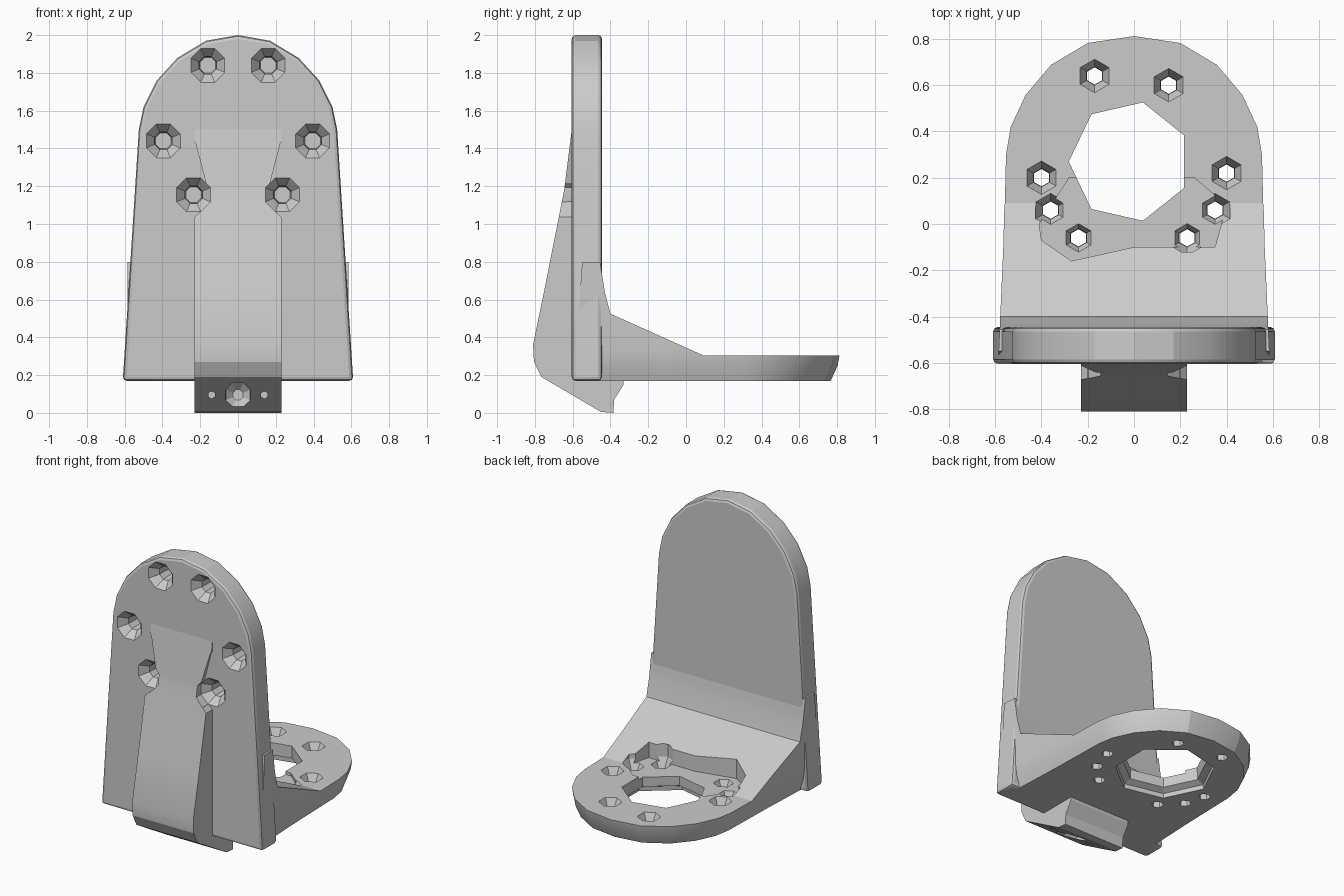
import bpy, bmesh, math
from mathutils import Vector

cube = bpy.data.objects.get("Cube")
if cube:
    bpy.data.objects.remove(cube, do_unlink=True)

grey = bpy.data.materials.new("plain_grey")
grey.use_nodes = True
grey.diffuse_color = (0.6, 0.6, 0.6, 1)
grey.node_tree.nodes["Principled BSDF"].inputs["Base Color"].default_value = (0.6, 0.6, 0.6, 1)


def loft(name, rings):
    """Solid through rings of equal point count, capped at both ends."""
    bm = bmesh.new()
    rows = [[bm.verts.new(p) for p in ring] for ring in rings]
    n = len(rows[0])
    for a, b in zip(rows, rows[1:]):
        for i in range(n):
            j = (i + 1) % n
            bm.faces.new((a[i], a[j], b[j], b[i]))
    bm.faces.new(rows[0])
    bm.faces.new(rows[-1])
    bmesh.ops.recalc_face_normals(bm, faces=bm.faces)
    mesh = bpy.data.meshes.new(name)
    bm.to_mesh(mesh)
    bm.free()
    mesh.materials.append(grey)
    obj = bpy.data.objects.new(name, mesh)
    bpy.context.collection.objects.link(obj)
    return obj


def extrude(name, outline, axis, start, end):
    """Prism of a 2D outline along one axis."""
    def place(p, t):
        c = list(p)
        c.insert(axis, t)
        return Vector(c)
    return loft(name, [[place(p, t) for p in outline] for t in (start, end)])


def turned(name, centre, axis, profile, sides=8):
    """Stepped or tapered round cutter; profile holds (position, radius)."""
    rings = []
    for t, r in profile:
        ring = []
        for i in range(sides):
            a = math.tau * (i + 0.5) / sides
            c = [centre[0] + r * math.cos(a), centre[1] + r * math.sin(a)]
            c.insert(axis, t)
            ring.append(c)
        rings.append(ring)
    return loft(name, rings)


def apply_modifier(obj, mod):
    bpy.ops.object.select_all(action='DESELECT')
    bpy.context.view_layer.objects.active = obj
    obj.select_set(True)
    bpy.ops.object.modifier_apply(modifier=mod.name)


def boolean(obj, tool, operation='DIFFERENCE'):
    mod = obj.modifiers.new("cut", 'BOOLEAN')
    mod.object, mod.operation, mod.solver = tool, operation, 'EXACT'
    apply_modifier(obj, mod)
    bpy.data.objects.remove(tool, do_unlink=True)


def bevel(obj, width, segments=1):
    mod = obj.modifiers.new("edge", 'BEVEL')
    mod.width, mod.segments = width, segments
    mod.limit_method, mod.angle_limit = 'ANGLE', math.radians(45)
    apply_modifier(obj, mod)


def mirrored(half):
    """Close a right-half outline that starts at the bottom and ends on x = 0."""
    return half + [(-x, y) for x, y in reversed(half[:-1])]


# Upright back plate with an arched top
plate_outline = mirrored([(0.61, 0.17), (0.525, 1.5), (0.5, 1.62), (0.43, 1.76),
                          (0.32, 1.88), (0.17, 1.97), (0, 2.0)])
plate = extrude("back_plate", plate_outline, 1, -0.605, -0.445)
bevel(plate, 0.02, 2)

# Foot: side profile with a sloping gusset, trimmed to a rounded plan
foot_profile = [(-0.59, 0.19), (-0.5, 0.17), (0.9, 0.17), (0.9, 0.305), (0.09, 0.305),
                (-0.4, 0.525), (-0.43, 0.64), (-0.455, 0.8), (-0.55, 0.8)]
foot = extrude("foot", foot_profile, 0, -0.8, 0.8)
plan = mirrored([(0.59, -0.65), (0.58, -0.44), (0.565, -0.1), (0.555, 0.3),
                 (0.535, 0.42), (0.47, 0.56), (0.36, 0.69), (0.2, 0.785), (0, 0.815)])


def plan_ring(z, inset):
    return [(x * (1 - inset), y - inset * max(y, 0), z) for x, y in plan]


trim = loft("foot_trim", [plan_ring(0.1, 0.07), plan_ring(0.17, 0.06),
                          plan_ring(0.25, 0.015), plan_ring(0.32, 0), plan_ring(1, 0)])
boolean(foot, trim, 'INTERSECT')

# Recess cut into the gusset, level with the ring
recess = extrude("recess", [(-0.41, 0.0), (-0.4, -0.07), (-0.27, -0.16), (0, -0.1), (0.35, -0.1),
                            (0.4, 0.08), (0.26, 0.2), (-0.28, 0.2)], 2, 0.285, 0.6)
boolean(foot, recess)

# Central opening, wider underneath
boolean(foot, turned("opening", (-0.02, 0.27), 2,
                     [(0.1, 0.32), (0.2, 0.31), (0.22, 0.265), (0.5, 0.255)], 7))

# Ring of screw holes with shallow countersinks
for x, y in [(-0.17, 0.64), (0.15, 0.6), (0.4, 0.22), (0.35, 0.06),
             (0.23, -0.06), (-0.24, -0.06), (-0.36, 0.06), (-0.4, 0.2)]:
    boolean(foot, turned("screw_hole", (x, y), 2,
                         [(0.1, 0.035), (0.245, 0.04), (0.31, 0.075), (0.4, 0.075)], 6))

# Front rib that tapers into the plate and hooks underneath
rib_profile = [(-0.59, 1.52), (-0.605, 1.5), (-0.645, 1.18), (-0.75, 0.65), (-0.81, 0.36),
               (-0.805, 0.27), (-0.765, 0.19), (-0.45, 0.005), (-0.385, 0.0),
               (-0.38, 0.07), (-0.33, 0.15), (-0.33, 0.25), (-0.59, 0.3)]
rib = extrude("front_rib", rib_profile, 0, -0.23, 0.23)

# Notches in the rib beside the lower plate holes
for s in (-1, 1):
    notch = extrude("notch", [(s * 0.3, 1.02), (s * 0.236, 1.03), (s * 0.145, 1.12),
                              (s * 0.225, 1.43), (s * 0.3, 1.43)], 1, -0.9, -0.603)
    boolean(rib, notch)

# Cable hole and two pin holes in the hooked end
boolean(rib, turned("cable_hole", (0, 0.095), 1, [(-0.9, 0.075), (-0.5, 0.07), (-0.46, 0.03)]))
for s in (-1, 1):
    boolean(rib, turned("pin_hole", (s * 0.14, 0.095), 1, [(-0.9, 0.02), (-0.5, 0.02)], 6))

# Countersunk holes in the plate
for hx, hz in [(0.16, 1.84), (0.395, 1.44), (0.235, 1.155)]:
    for s in (-1, 1):
        profile = [(-0.9, 0.1), (-0.605, 0.097), (-0.55, 0.05), (-0.46, 0.045)]
        boolean(plate, turned("plate_hole", (s * hx, hz), 1, profile))
        if hx == 0.235:
            boolean(rib, turned("rib_hole", (s * hx, hz), 1, profile))

# Keep crisp facets, soften only near-flat joins
for obj in (plate, foot, rib):
    bpy.ops.object.select_all(action='DESELECT')
    bpy.context.view_layer.objects.active = obj
    obj.select_set(True)
    bpy.ops.object.shade_smooth_by_angle(angle=math.radians(20))
